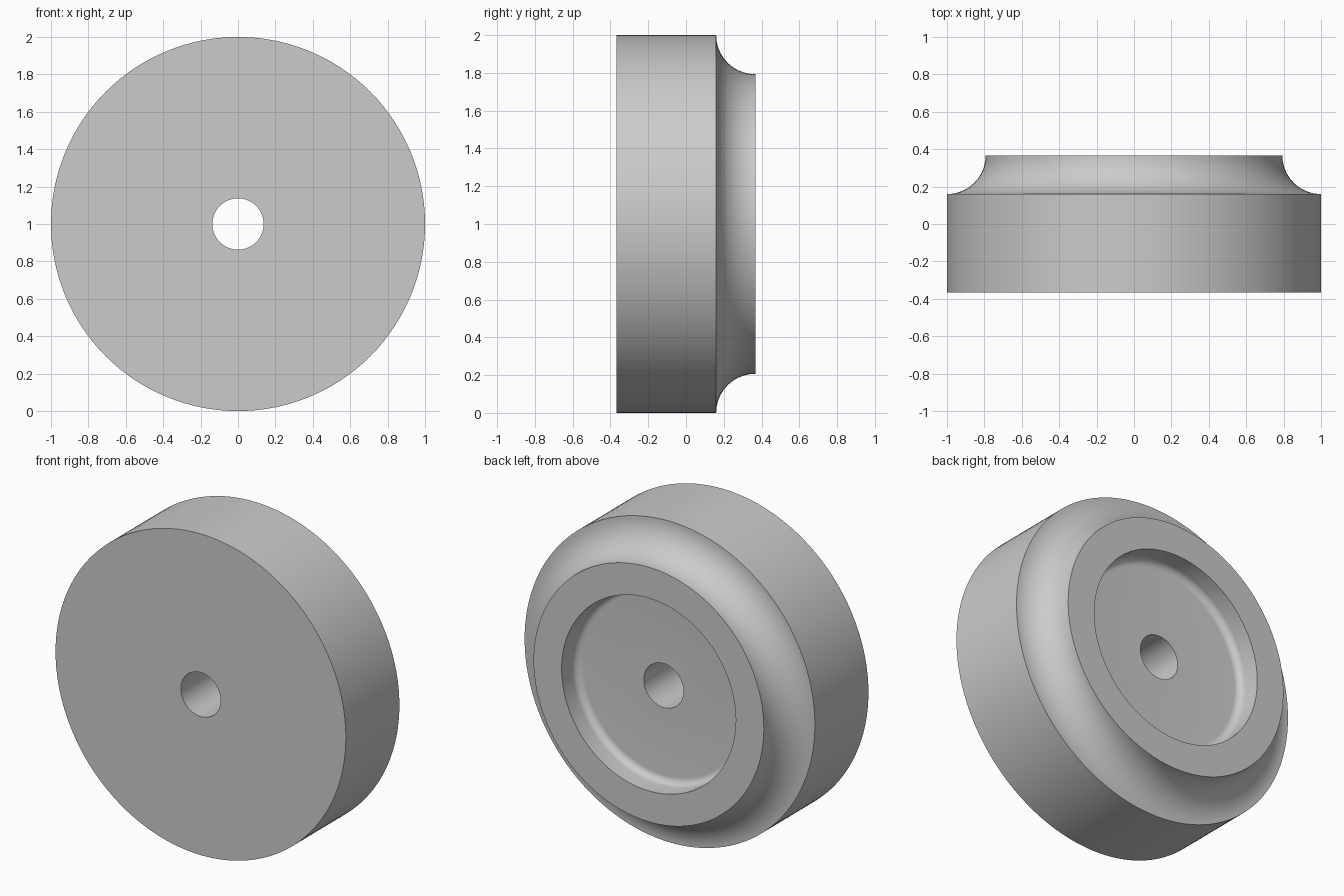
import bpy, bmesh, math
from mathutils import Vector, Matrix

if "Cube" in bpy.data.objects:
    bpy.data.objects.remove(bpy.data.objects["Cube"], do_unlink=True)

SEGMENTS = 128
HALF = 0.367      # half thickness
HOLE = 0.137      # bore radius
RIM = 0.793       # outer radius of the back rim
RECESS = 0.60     # recess radius
FLOOR = 0.22      # depth position of the recess floor
FILLET = 0.045


def arc(r, y, radius, start, end, steps):
    """Arc points as (radius, y) pairs, angles in degrees."""
    angles = [math.radians(start + (end - start) * i / steps) for i in range(steps + 1)]
    return [(r + radius * math.cos(a), y + radius * math.sin(a)) for a in angles]


# Half section: front face, outer wall, cove, rim, recess with fillet, bore
profile = [(HOLE, -HALF), (1, -HALF)]
profile += arc(1, HALF, 1 - RIM, 270, 180, 20)
profile += [(RECESS, HALF)]
profile += arc(RECESS - FILLET, FLOOR + FILLET, FILLET, 0, -90, 8)
profile += [(HOLE, FLOOR)]

# Revolve the closed section around the y axis
bm = bmesh.new()
verts = [bm.verts.new((r, y, 0)) for r, y in profile]
edges = [bm.edges.new((v, verts[(i + 1) % len(verts)])) for i, v in enumerate(verts)]
bmesh.ops.spin(bm, geom=verts + edges, cent=(0, 0, 0), axis=(0, 1, 0),
               angle=math.tau, steps=SEGMENTS, use_merge=True)
bmesh.ops.remove_doubles(bm, verts=bm.verts, dist=1e-5)
bmesh.ops.recalc_face_normals(bm, faces=bm.faces)
bmesh.ops.transform(bm, matrix=Matrix.Translation(Vector((0, 0, 1))), verts=bm.verts)

mesh = bpy.data.meshes.new("wheel_knob")
bm.to_mesh(mesh)
bm.free()
knob = bpy.data.objects.new("wheel_knob", mesh)
bpy.context.collection.objects.link(knob)

# Plain grey finish
grey = bpy.data.materials.new("plain_grey")
grey.use_nodes = True
colour = (0.6, 0.6, 0.6, 1)
grey.diffuse_color = colour
grey.node_tree.nodes["Principled BSDF"].inputs["Base Color"].default_value = colour
mesh.materials.append(grey)

bpy.context.view_layer.objects.active = knob
knob.select_set(True)
bpy.ops.object.shade_smooth_by_angle(angle=math.radians(30))
